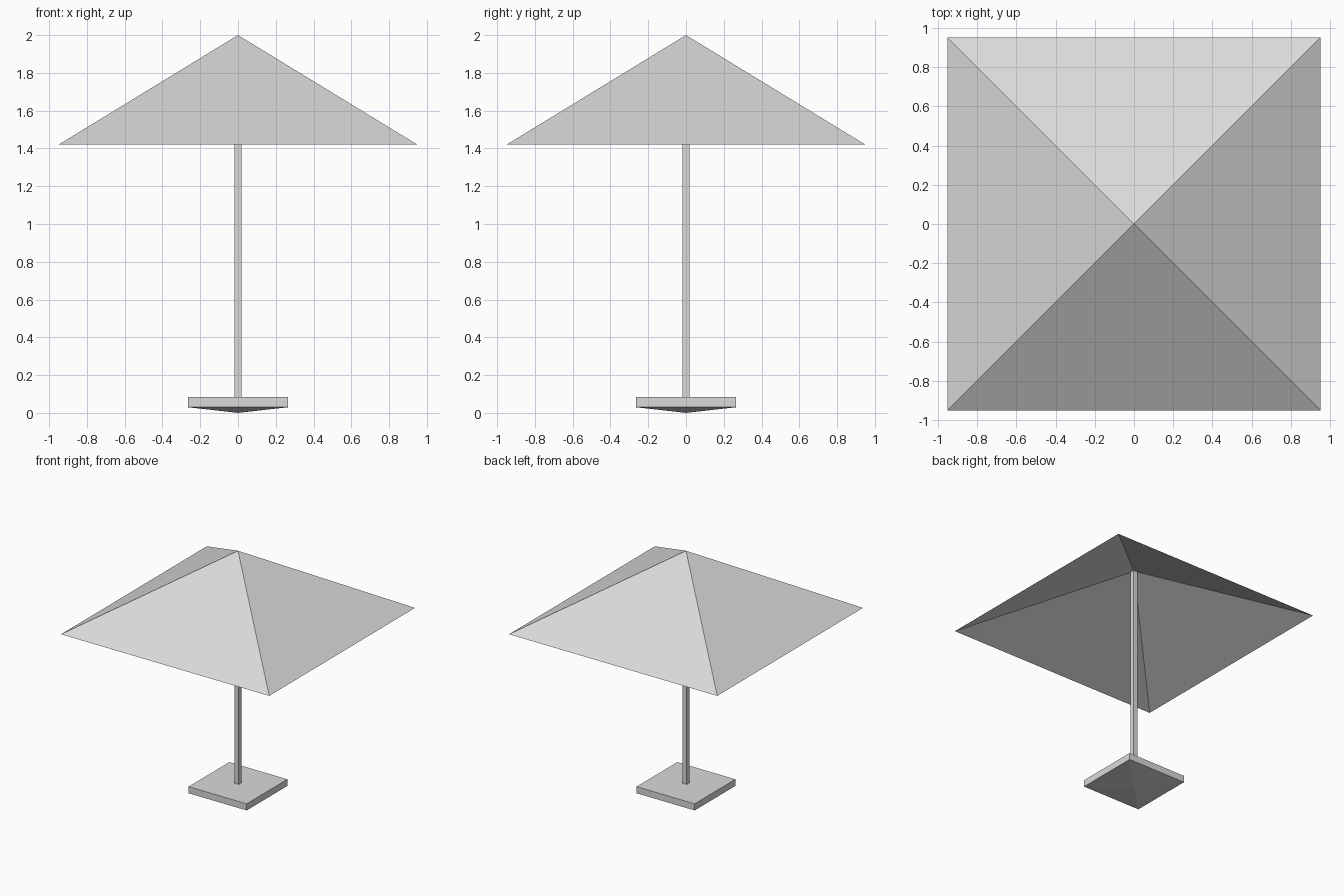
import bpy
import bmesh

cube = bpy.data.objects.get("Cube")
if cube:
    bpy.data.objects.remove(cube, do_unlink=True)

grey = bpy.data.materials.new("light_grey")
grey.use_nodes = True
colour = (0.7, 0.7, 0.7, 1)
grey.diffuse_color = colour
grey.node_tree.nodes["Principled BSDF"].inputs["Base Color"].default_value = colour


def square_ring(bm, half, z):
    corners = ((-1, -1), (1, -1), (1, 1), (-1, 1))
    return [bm.verts.new((half * x, half * y, z)) for x, y in corners]


def bridge(bm, lower, upper):
    for i in range(4):
        j = (i + 1) % 4
        bm.faces.new((lower[i], lower[j], upper[j], upper[i]))


def fan(bm, ring, z):
    tip = bm.verts.new((0, 0, z))
    for i in range(4):
        bm.faces.new((ring[i], ring[(i + 1) % 4], tip))


def finish(bm, name):
    bmesh.ops.recalc_face_normals(bm, faces=bm.faces)
    mesh = bpy.data.meshes.new(name)
    bm.to_mesh(mesh)
    bm.free()
    mesh.materials.append(grey)
    obj = bpy.data.objects.new(name, mesh)
    bpy.context.collection.objects.link(obj)


# Canopy: outer pyramid with a shallower hollow sharing its rim
bm = bmesh.new()
rim = square_ring(bm, 0.95, 1.42)
fan(bm, rim, 2.0)
fan(bm, rim, 1.87)
finish(bm, "canopy")

# Square pole reaching up into the hollow
bm = bmesh.new()
foot, head = square_ring(bm, 0.019, 0.08), square_ring(bm, 0.019, 1.88)
bridge(bm, foot, head)
bm.faces.new(foot)
bm.faces.new(head)
finish(bm, "pole")

# Square base slab with a shallow pointed underside
bm = bmesh.new()
bottom, top = square_ring(bm, 0.265, 0.03), square_ring(bm, 0.265, 0.085)
bridge(bm, bottom, top)
bm.faces.new(top)
fan(bm, bottom, 0)
finish(bm, "base")
